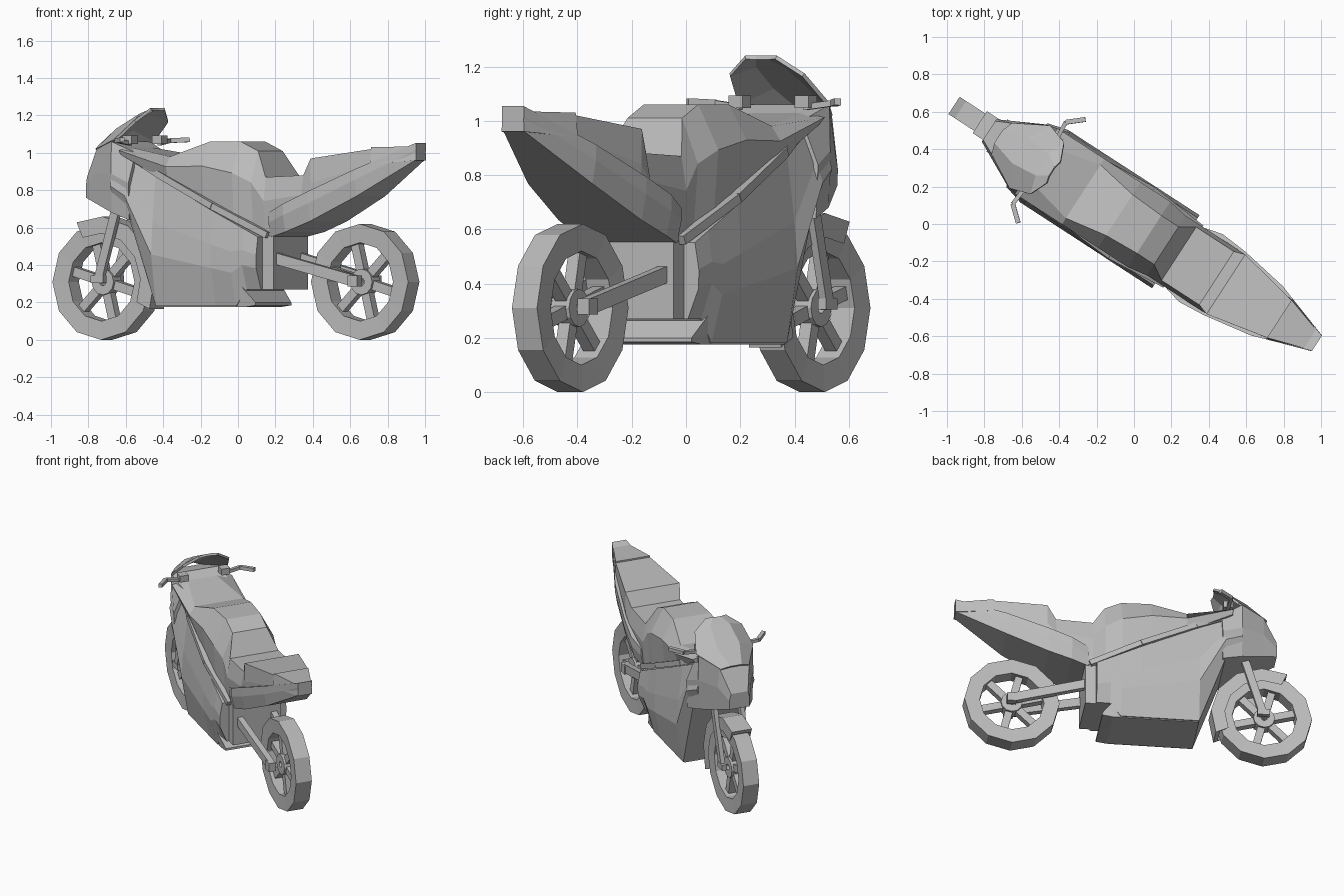
import bpy, bmesh, math
from mathutils import Matrix, Vector

cube = bpy.data.objects.get("Cube")
if cube:
    bpy.data.objects.remove(cube)

# The bike is turned in plan: local x runs nose to tail, local y across
placement = Matrix.Translation((-.02, .01, 0)) @ Matrix.Rotation(math.radians(-33), 4, 'Z')
colour = (.5, .5, .5, 1)
grey = bpy.data.materials.new("plain grey")
grey.use_nodes = True
grey.diffuse_color = colour
grey.node_tree.nodes["Principled BSDF"].inputs["Base Color"].default_value = colour

tyre_radius = .31
axle_front = Vector((-.82, .01, tyre_radius))
axle_rear = Vector((.825, .015, tyre_radius))


def mix(start, end, factor):
    return start + (end - start) * factor


def waist(along):
    """Half width of the bodywork, tapering to nose and tail."""
    return min(.22, .3 - along / 6, .45 - along * .34, .52 + along / 2)


def seam(along):
    """Height of the line that falls to the engine and rises under the tail."""
    if along < .31:
        return .7 - along * .48
    return .55 + .42 * ((along - .31) / .88) ** 1.4


def finish(name, bm):
    bmesh.ops.recalc_face_normals(bm, faces=bm.faces)
    mesh = bpy.data.meshes.new(name)
    bm.to_mesh(mesh)
    bm.free()
    mesh.materials.append(grey)
    part = bpy.data.objects.new(name, mesh)
    part.matrix_world = placement
    bpy.context.collection.objects.link(part)
    return part


def skin(name, rings, closed=False):
    """Bridge rings of points, then either cap the ends or join them."""
    bm = bmesh.new()
    rows = [[bm.verts.new(point) for point in ring] for ring in rings]
    following = rows[1:] + rows[:1] if closed else rows[1:]
    for row, after in zip(rows, following):
        for i in range(len(row)):
            bm.faces.new((row[i - 1], row[i], after[i], after[i - 1]))
    if not closed:
        bm.faces.new(rows[0])
        bm.faces.new(rows[-1])
    return finish(name, bm)


def section(along, *half):
    """Mirror a half section of (half width, height) pairs."""
    right = [Vector((along, -width, height)) for width, height in half]
    left = [Vector((along, width, height)) for width, height in reversed(half)]
    return right + left


def bar(name, start, end, wide, tall):
    """Rectangular bar between two points."""
    start, end = Vector(start), Vector(end)
    direction = (end - start).normalized()
    side = Vector((0, 1, 0)) if abs(direction.y) < .7 else Vector((1, 0, 0))
    up = direction.cross(side).normalized() * tall / 2
    side = up.cross(direction).normalized() * wide / 2
    corners = (side + up, side - up, -side - up, up - side)
    skin(name, [[point + corner for corner in corners] for point in (start, end)])


def arc_ring(centre, angle, profile):
    """Place a (radius, across) profile at an angle measured from straight up."""
    outward = Vector((math.sin(angle), 0, math.cos(angle)))
    return [centre + outward * radius + Vector((0, across, 0)) for radius, across in profile]


def wheel(name, axle):
    profile = [(tyre_radius, .055), (tyre_radius, -.055), (.21, -.05), (.21, .05)]
    skin(name + "_tyre", [arc_ring(axle, math.tau * k / 12, profile) for k in range(12)], True)
    hub = [(.07, .04), (.07, -.04), (.02, -.04), (.02, .04)]
    skin(name + "_hub", [arc_ring(axle, math.tau * k / 12, hub) for k in range(12)], True)
    for k in range(6):
        inner, outer = arc_ring(axle, math.tau * k / 6 - .25, [(.04, 0), (.22, 0)])
        bar(name + "_spoke", inner, outer, .05, .05)


wheel("front_wheel", axle_front)
wheel("rear_wheel", axle_rear)

# Mudguard follows the front tyre
guard = [(.35, .07), (.35, -.07), (.26, -.07), (.32, -.06), (.32, .06), (.26, .07)]
skin("front_mudguard", [arc_ring(axle_front, mix(-.43, 2, k / 5), guard) for k in range(6)])

# Tank, stepped seat and tail: position, top half width, top height
rings = []
for along, width, top in ((-.6, .1, 1.03), (-.3, .17, .98), (-.07, .13, 1.06), (.12, .12, 1.06),
                          (.23, .12, 1.01), (.31, .17, .87), (.55, .17, .88), (.61, .19, .97),
                          (.95, .12, 1.02), (1.18, .04, 1.03)):
    wide = min(waist(along), .2 if along > .2 else 1)
    low = seam(along)
    rings.append(section(along, (width, top), (wide * .95, mix(top, low, .4)), (wide * .85, low)))
skin("tank_and_seat", rings)

# Tail side panels and the raised tip
rings = []
for along in (.34, .45, .6, .87, 1.19):
    wide = min(waist(along), .1 + along / 4) + .003
    top, low = .53 + along * .44, seam(along) - .005
    rings.append(section(along, (wide, top), (wide, mix(top, low, .4)), (wide * .9, low)))
skin("tail_fairing", rings)
skin("tail_tip", [section(.95, (.12, 1.03), (.13, .94)), section(1.19, (.045, 1.035), (.05, .96))])

# Nose cowl: position, top width factor, top height, bottom height
rings = []
for along, spread, top, low in ((-.9, .85, .87, .76), (-.81, .9, 1.02, .73),
                                (-.66, 1, 1.06, .68), (-.53, .7, 1, .64)):
    wide = waist(along)
    rings.append(section(along, (wide * spread, top), (wide * 1.02, mix(top, low, .45)), (wide * .98, low)))
skin("nose_cowl", rings)

# Windscreen: a thin shell whose edges drop slightly below its ridge
bm = bmesh.new()
rows = []
for along, height, shift, wide, drop in ((-.84, 1.04, .02, .1, .02), (-.7, 1.13, .06, .2, .06),
                                         (-.56, 1.21, .03, .165, .035), (-.5, 1.24, .01, .07, 0)):
    ridge = [(along, side * wide * .4, height) for side in (-1, 1)]
    edges = [(along + shift, side * wide, height - drop) for side in (-1, 1)]
    rows.append([bm.verts.new(point) for point in (edges[0], *ridge, edges[1])])
for row, after in zip(rows, rows[1:]):
    for i in range(3):
        bm.faces.new((row[i], row[i + 1], after[i + 1], after[i]))
screen = finish("windscreen", bm)
screen.modifiers.new("thickness", 'SOLIDIFY').thickness = .015

# Side fairing hangs from the seam: position, bottom height
rings = []
for along, low in ((-.66, .7), (-.55, .65), (-.38, .18), (0, .18), (.13, .18), (.2, .27), (.29, .27)):
    wide, top = waist(along), seam(along) - .01
    rail = min(wide * .98, .25 + along / 6)
    rings.append(section(along, (rail, top), (mix(rail, wide, .5) + .015, mix(top, low, .35)),
                         (wide + .012, mix(top, low, .6)), (wide * .84, low)))
skin("side_fairing", rings)

# Belly pan with a sloping rear ledge, and the engine behind the fairing
pan_bottom = (.175, .175)
skin("belly_pan", [section(-.38, (.18, .27), pan_bottom), section(.18, (.2, .28), pan_bottom),
                   section(.25, (.175, .2), (.175, .185))])
skin("engine_block", [section(along, (.168, .555), (.168, .27)) for along in (.1, .36)])

# Parts mirrored across the bike
for side, label in ((-1, "near"), (1, "far")):
    def at(along, across, height):
        return Vector((along, side * across, height))

    knee = at(-.36, .185, .885)
    bar(label + "_upper_trim", at(-.62, .13, 1.01), knee, .03, .035)
    bar(label + "_lower_trim", knee, at(0, .21, .715), .035, .035)
    bar(label + "_rear_trim", at(0, .21, .715), at(.33, .18, .56), .035, .035)
    bar(label + "_fork", at(-.67, .095, .76), at(-.81, .085, .31), .03, .05)
    bar(label + "_fork_foot", at(-.85, .085, .325), at(-.77, .085, .325), .035, .04)
    bar(label + "_swingarm", at(.33, .12, .44), at(.83, .09, .315), .04, .06)
    bar(label + "_axle_block", at(.8, .095, .315), at(.86, .095, .315), .05, .06)
    bar(label + "_bar_clamp", at(-.6, .145, 1.07), at(-.54, .145, 1.07), .06, .045)
    bar(label + "_bar_stem", at(-.57, .14, 1.05), at(-.58, .26, 1.065), .022, .022)
    bar(label + "_grip", at(-.58, .26, 1.065), at(-.5, .33, 1.07), .025, .025)
